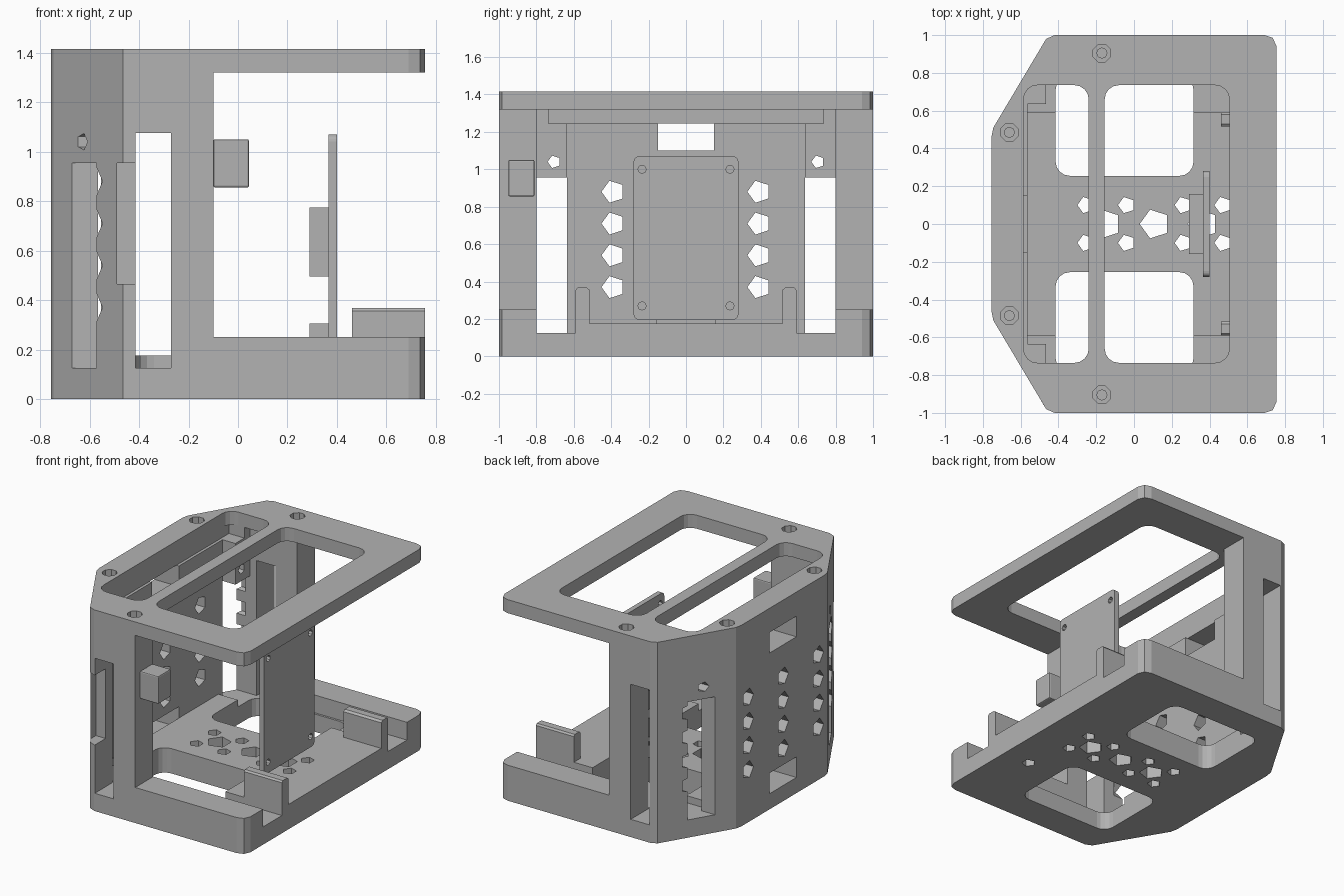
import bpy, bmesh, math

cube = bpy.data.objects.get("Cube")
if cube:
    bpy.data.objects.remove(cube, do_unlink=True)

grey = bpy.data.materials.new("plain grey")
grey.use_nodes = True
colour = (0.45, 0.45, 0.45, 1)
grey.diffuse_color = colour
for node in grey.node_tree.nodes:
    if node.type == 'BSDF_PRINCIPLED':
        node.inputs["Base Color"].default_value = colour

PLACE = {
    'x': lambda a, b, h: (h, a, b),
    'y': lambda a, b, h: (a, h, b),
    'z': lambda a, b, h: (a, b, h),
}


def prism(name, pts, lo, hi, axis='z'):
    bm = bmesh.new()
    rings = [[bm.verts.new(PLACE[axis](a, b, h)) for a, b in pts] for h in (lo, hi)]
    n = len(pts)
    for ring in rings:
        bm.faces.new(ring)
    for i in range(n):
        j = (i + 1) % n
        bm.faces.new((rings[0][i], rings[0][j], rings[1][j], rings[1][i]))
    bmesh.ops.recalc_face_normals(bm, faces=bm.faces)
    mesh = bpy.data.meshes.new(name)
    bm.to_mesh(mesh)
    bm.free()
    mesh.materials.append(grey)
    obj = bpy.data.objects.new(name, mesh)
    bpy.context.collection.objects.link(obj)
    return obj


def box(name, x, y, z):
    return prism(name, [(x[0], y[0]), (x[1], y[0]), (x[1], y[1]), (x[0], y[1])], *z)


def ngon(a, b, r, n, start=math.pi):
    return [(a + r * math.cos(start + math.tau * i / n),
             b + r * math.sin(start + math.tau * i / n)) for i in range(n)]


def rounded(x, y, r, steps=4):
    pts = []
    corners = [(x[1] - r, y[1] - r), (x[0] + r, y[1] - r), (x[0] + r, y[0] + r), (x[1] - r, y[0] + r)]
    for k, (cx, cy) in enumerate(corners):
        for i in range(steps + 1):
            t = math.pi / 2 * (k + i / steps)
            pts.append((cx + r * math.cos(t), cy + r * math.sin(t)))
    return pts


def cut(cutter, *targets):
    for obj in targets:
        mod = obj.modifiers.new("cut", 'BOOLEAN')
        mod.operation = 'DIFFERENCE'
        mod.solver = 'EXACT'
        mod.object = cutter
        bpy.context.view_layer.objects.active = obj
        bpy.ops.object.modifier_apply(modifier=mod.name)
    bpy.data.objects.remove(cutter, do_unlink=True)


def bevel(obj, width):
    mod = obj.modifiers.new("bevel", 'BEVEL')
    mod.width = width
    mod.segments = 2


# Outline shared by the body and the top plate
half = [(-0.755, 0.46), (-0.745, 0.51), (-0.495, 0.93), (-0.465, 0.98), (-0.42, 1.0),
        (0.69, 1.0), (0.735, 0.985), (0.755, 0.94)]
outline = half + [(x, -y) for x, y in reversed(half)]

# Body: solid block hollowed out into a base, side columns and back wall
body = prism("body", outline, 0, 1.32)
cut(box("c", (-0.1, 1), (-1.2, 1.2), (0.25, 1.5)), body)
cut(box("c", (-0.465, 1), (-0.8, 0.8), (0.125, 1.5)), body)
cut(box("c", (-0.565, 1), (-0.635, 0.635), (0.125, 1.5)), body)
cut(box("c", (-0.585, 0), (-0.735, 0.735), (1.245, 1.5)), body)

# Raised middle of the floor
floor = box("floor_slab", (-0.565, 0.755), (-0.59, 0.59), (0.125, 0.175))

# Side column slots, corner pocket and back wall slots
cut(box("c", (-0.415, -0.27), (-1.2, 1.2), (0.125, 1.075)), body)
cut(box("c", (-0.49, -0.4), (-1.2, -0.88), (0.465, 0.955)), body)
for z in ((0.11, 0.255), (1.1, 1.245)):
    cut(box("c", (-0.9, -0.5), (-0.15, 0.15), z), body)

for s in (-1, 1):
    ys = sorted((0.635 * s, 0.8 * s))
    cut(box("c", (-0.9, -0.4), ys, (0.125, 0.955)), body)
    cut(prism("c", ngon(0.705 * s, 1.04, 0.035, 5), -0.9, -0.4, 'x'), body)
    # Floor windows
    cut(prism("c", rounded((-0.415, 0.315), sorted((0.255 * s, 0.785 * s)), 0.075), -0.1, 0.3), body, floor)

# Vent holes in the back wall
for col in range(-2, 3):
    for row in range(4):
        cut(prism("c", ngon(0.39 * col, 0.37 + 0.17 * row, 0.062, 5), -0.9, -0.5, 'x'), body)

# Floor holes
holes = [(x, y, 0.045) for x in (-0.255, -0.04, 0.26, 0.47) for y in (-0.1, 0.1)]
holes += [(x, 0, 0.08) for x in (-0.15, 0.11, 0.365)] + [(0.55, -0.42, 0.045)]
for x, y, r in holes:
    cut(prism("c", ngon(x, y, r, 5), -0.1, 0.3), body, floor)

# Top plate with two openings and countersunk screw holes
plate = prism("top_plate", outline, 1.32, 1.415)
cut(prism("c", rounded((-0.585, -0.24), (-0.735, 0.735), 0.075), 1.2, 1.5), plate)
cut(prism("c", rounded((-0.155, 0.505), (-0.735, 0.735), 0.075), 1.2, 1.5), plate)
for x, y in ((-0.17, 0.905), (-0.66, 0.485)):
    for s in (-1, 1):
        cut(prism("c", ngon(x, y * s, 0.05, 8, math.pi / 8), 1.36, 1.5), plate)
        cut(prism("c", ngon(x, y * s, 0.027, 8), 1.1, 1.5), plate, body)

# Clips at the open edge
for side, s in (("left", 1), ("right", -1)):
    profile = [(0.515 * s, 0.125), (0.515 * s, 0.355), (0.53 * s, 0.367),
               (0.58 * s, 0.367), (0.59 * s, 0.355), (0.59 * s, 0.125)]
    prism(side + "_clip", profile, 0.46, 0.755, 'x')

# Upright board with screw holes, its foot and its connector block
board = prism("board", rounded((-0.28, 0.28), (0.195, 1.07), 0.03), 0.365, 0.4, 'x')
for y in (-0.235, 0.235):
    for z in (0.27, 1.0):
        cut(prism("c", ngon(y, z, 0.022, 8), 0.3, 0.5, 'x'), board)
box("board_foot", (0.29, 0.37), (-0.16, 0.16), (0.17, 0.305))
box("connector_block", (0.29, 0.37), (-0.16, 0.16), (0.495, 0.775))

# Small latch on the front column
latch = box("latch", (-0.1, 0.045), (-0.95, -0.81), (0.855, 1.05))
bevel(latch, 0.008)
